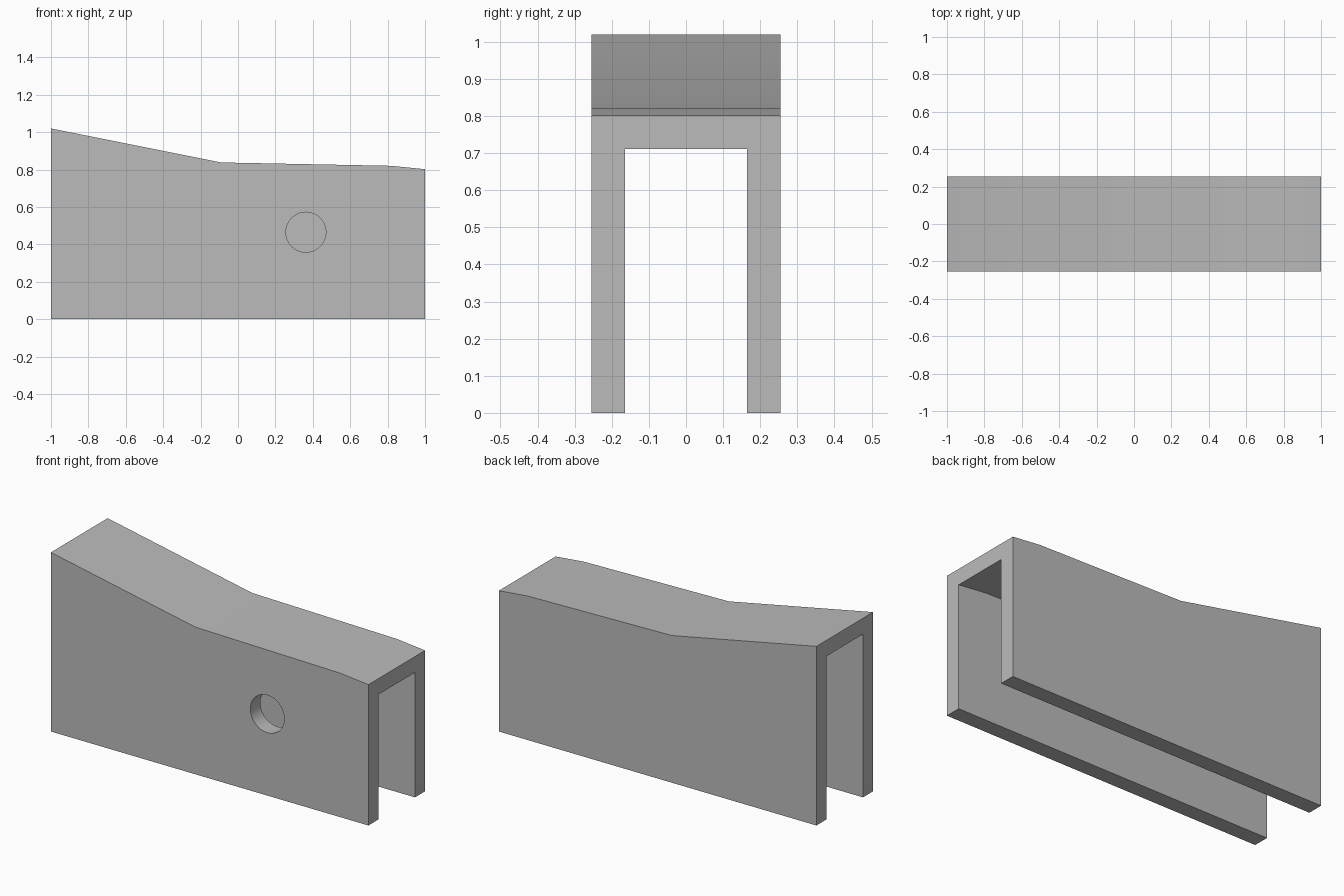
import bpy
import bmesh
import math

if "Cube" in bpy.data.objects:
    bpy.data.objects.remove(bpy.data.objects["Cube"], do_unlink=True)

HALF_WIDTH = 0.255
WALL = 0.091
INNER = HALF_WIDTH - WALL
TOP_LINE = [(-1, 1.02), (-0.09, 0.838), (0.82, 0.82), (1, 0.802)]

grey = bpy.data.materials.new("plain_grey")
grey.use_nodes = True
colour = (0.5, 0.5, 0.5, 1)
grey.diffuse_color = colour
grey.node_tree.nodes["Principled BSDF"].inputs["Base Color"].default_value = colour


def section(bm, x, top):
    """Upside-down U outline at one station along the channel."""
    roof = top - WALL
    outline = [(-HALF_WIDTH, 0), (-HALF_WIDTH, top), (HALF_WIDTH, top), (HALF_WIDTH, 0),
               (INNER, 0), (INNER, roof), (-INNER, roof), (-INNER, 0)]
    return [bm.verts.new((x, y, z)) for y, z in outline]


# Channel cover: U sections joined along the top line, capped at both ends
bm = bmesh.new()
rings = [section(bm, x, top) for x, top in TOP_LINE]
for a, b in zip(rings, rings[1:]):
    for i in range(len(a)):
        j = (i + 1) % len(a)
        bm.faces.new((a[i], a[j], b[j], b[i]))
bm.faces.new(rings[0])
bm.faces.new(rings[-1])
bmesh.ops.recalc_face_normals(bm, faces=bm.faces)
mesh = bpy.data.meshes.new("channel_cover")
bm.to_mesh(mesh)
bm.free()
mesh.materials.append(grey)
cover = bpy.data.objects.new("channel_cover", mesh)
bpy.context.collection.objects.link(cover)

# Round hole through the front wall only
bpy.ops.mesh.primitive_cylinder_add(
    vertices=64, radius=0.107, depth=0.2,
    location=(0.363, -HALF_WIDTH, 0.465), rotation=(math.pi / 2, 0, 0))
cutter = bpy.context.object
cutter.name = "hole_cutter"
cutter.hide_render = True
cutter.data.materials.append(grey)

bpy.ops.object.select_all(action="DESELECT")
cover.select_set(True)
bpy.context.view_layer.objects.active = cover
cut = cover.modifiers.new("front_hole", "BOOLEAN")
cut.operation = "DIFFERENCE"
cut.solver = "EXACT"
cut.object = cutter
bpy.ops.object.modifier_apply(modifier=cut.name)
bpy.data.objects.remove(cutter, do_unlink=True)

bpy.ops.object.shade_smooth_by_angle(angle=math.radians(30))
